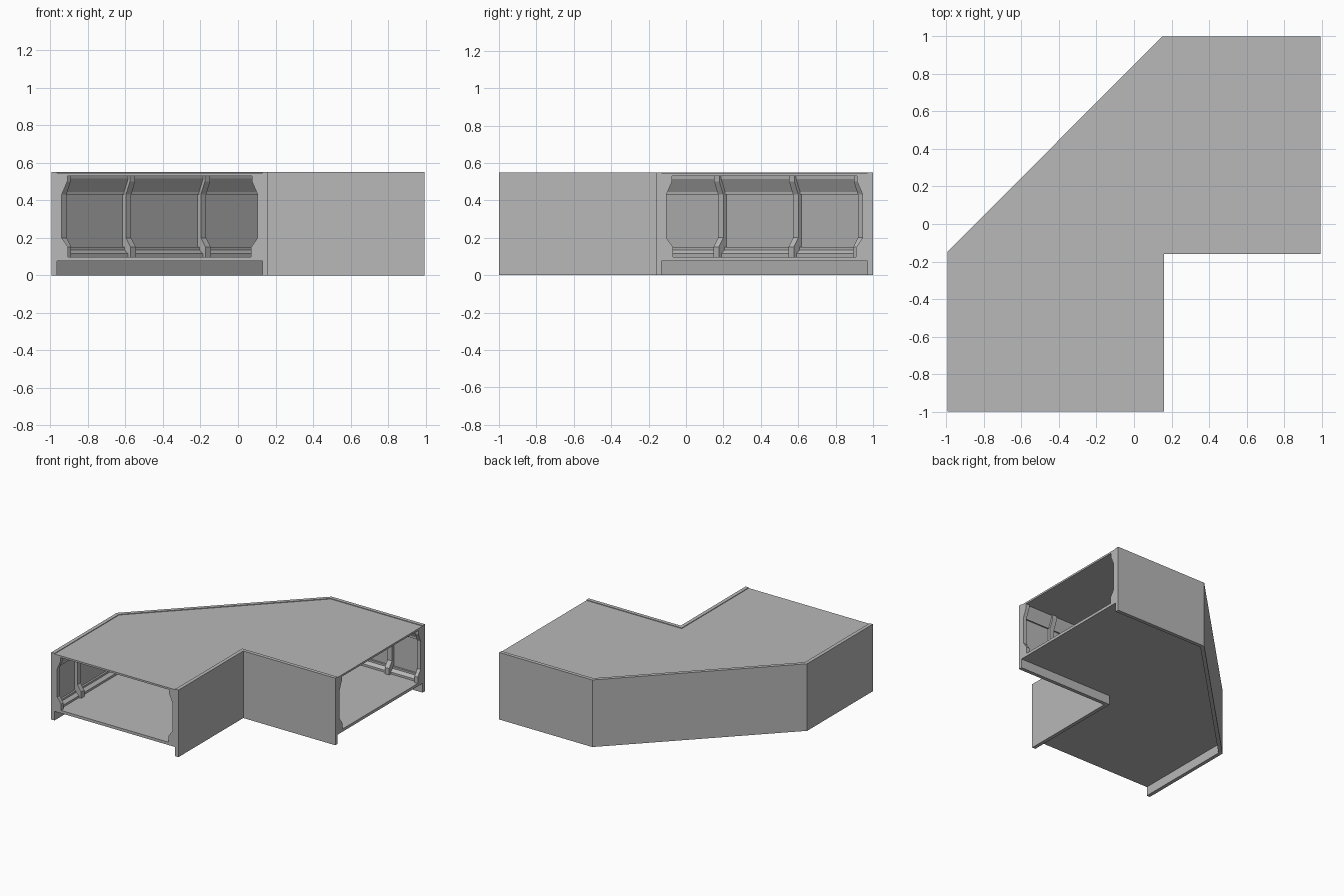
import bpy, bmesh
from mathutils import Vector

cube = bpy.data.objects.get("Cube")
if cube:
    bpy.data.objects.remove(cube, do_unlink=True)

grey = bpy.data.materials.new("light_grey")
grey.use_nodes = True
COLOR = (0.48, 0.48, 0.48, 1)
grey.diffuse_color = COLOR
grey.node_tree.nodes["Principled BSDF"].inputs["Base Color"].default_value = COLOR


def finish(name, bm):
    bmesh.ops.recalc_face_normals(bm, faces=bm.faces)
    mesh = bpy.data.meshes.new(name)
    bm.to_mesh(mesh)
    bm.free()
    mesh.materials.append(grey)
    ob = bpy.data.objects.new(name, mesh)
    bpy.context.collection.objects.link(ob)
    return ob


def inset(path, d):
    """Shift a path towards its right-hand side, with mitred corners."""
    pts = [Vector(p) for p in path]
    dirs = [(b - a).normalized() for a, b in zip(pts, pts[1:])]
    norms = [Vector((v.y, -v.x)) for v in dirs]
    out = []
    for i, p in enumerate(pts):
        a, b = norms[max(i - 1, 0)], norms[min(i, len(norms) - 1)]
        out.append(p + (a + b) * d / (1 + a.dot(b)))
    return out


def sweep(name, path, profile):
    """Run a closed (inset, height) profile along a path and cap both ends."""
    bm = bmesh.new()
    rails = [[bm.verts.new((p.x, p.y, z)) for p in inset(path, d)] for d, z in profile]
    for r, s in zip(rails, rails[1:] + rails[:1]):
        for i in range(len(path) - 1):
            bm.faces.new((r[i], r[i + 1], s[i + 1], s[i]))
    bm.faces.new([r[0] for r in rails])
    bm.faces.new([r[-1] for r in rails])
    return finish(name, bm)


def slab(name, outline, z0, z1):
    bm = bmesh.new()
    face = bm.faces.new([bm.verts.new((p.x, p.y, z0)) for p in outline])
    top = bmesh.ops.extrude_face_region(bm, geom=[face])
    moved = [g for g in top["geom"] if isinstance(g, bmesh.types.BMVert)]
    bmesh.ops.translate(bm, verts=moved, vec=(0, 0, z1 - z0))
    return finish(name, bm)


# Plan of the bent corridor: both paths have the interior on their right
W = 0.995
outer = [(-W, -1), (-W, -0.15), (0.15, 1), (W, 1)]
inner = [(W, -0.16), (0.16, -0.16), (0.16, -1)]

# Walls with upper cove, lower ledge and skirt
wall = [(0, 0), (0, 0.55), (0.03, 0.55), (0.03, 0.535), (0.072, 0.535),
        (0.072, 0.515), (0.042, 0.445), (0.042, 0.43), (0.03, 0.43),
        (0.03, 0.15), (0.045, 0.15), (0.045, 0.135), (0.07, 0.115),
        (0.07, 0.085), (0.03, 0.085), (0.03, 0)]
sweep("outer_wall", outer, wall)
sweep("inner_wall", inner, wall)

# Floor and roof panels between the walls
plan = inset(outer, 0.03) + inset(inner, 0.03)
slab("floor", plan, 0.075, 0.098)
slab("roof", plan, 0.53, 0.545)

# Ribs and end frames share one section
rib = [(0.01, 0.08), (0.09, 0.08), (0.09, 0.15), (0.055, 0.2),
       (0.055, 0.43), (0.085, 0.5), (0.085, 0.535), (0.01, 0.535)]


def add_rib(name, a, b, dist, width=0.04):
    a, b = Vector(a), Vector(b)
    d = (b - a).normalized()
    sweep(name, [a + d * (dist - width / 2), a + d * (dist + width / 2)], rib)


for side, path in (("outer", outer), ("inner", inner)):
    for end, (a, b) in (("first", path[:2]), ("second", path[:-3:-1])):
        a, b = Vector(a), Vector(b)
        d = (b - a).normalized()
        for part, near, far in (("end_frame", 0, 0.03), ("leg_rib", 0.26, 0.3)):
            ends = [a + d * near, a + d * far]
            if end == "second":
                ends.reverse()
            sweep(f"{side}_{end}_{part}", ends, rib)

# Ribs on the diagonal wall
length = (Vector(outer[2]) - Vector(outer[1])).length
for name, offset in (("left", -0.283), ("right", 0.283)):
    add_rib("diagonal_rib_" + name, outer[1], outer[2], length / 2 + offset)

# Ribs wrapped around the two outer bends
for i in (1, 2):
    p, c, n = (Vector(outer[j]) for j in (i - 1, i, i + 1))
    sweep(f"bend_rib_{i}", [c + (p - c).normalized() * 0.06, c,
                            c + (n - c).normalized() * 0.06], rib)
